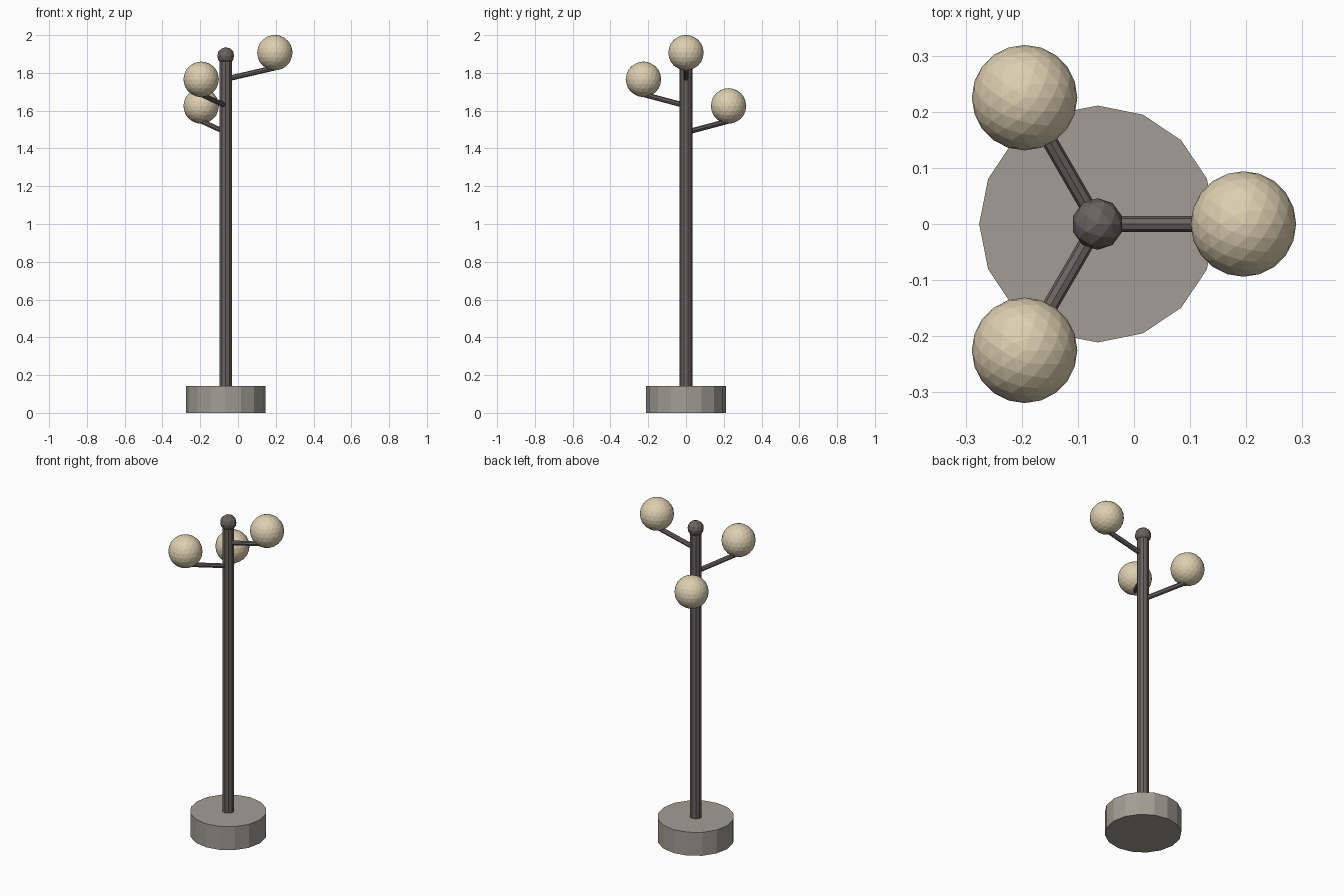
import bpy
from math import cos, sin, radians
from mathutils import Vector

if "Cube" in bpy.data.objects:
    bpy.data.objects.remove(bpy.data.objects["Cube"], do_unlink=True)


def material(name, rgb):
    m = bpy.data.materials.new(name)
    m.use_nodes = True
    m.diffuse_color = (*rgb, 1)
    m.node_tree.nodes["Principled BSDF"].inputs["Base Color"].default_value = (*rgb, 1)
    return m


stone = material("stone grey", (0.36, 0.34, 0.30))
metal = material("dark metal", (0.14, 0.125, 0.12))
glass = material("cream glass", (0.72, 0.62, 0.44))


def finish(name, mat):
    ob = bpy.context.object
    ob.name = name
    ob.data.materials.append(mat)


def rod(name, start, end, radius, sides, mat):
    """Straight cylinder between two points."""
    axis = end - start
    bpy.ops.mesh.primitive_cylinder_add(
        vertices=sides, radius=radius, depth=axis.length, location=(start + end) / 2,
        rotation=axis.to_track_quat('Z', 'Y').to_euler())
    finish(name, mat)


def ball(name, centre, radius, detail, mat):
    bpy.ops.mesh.primitive_ico_sphere_add(subdivisions=detail, radius=radius, location=centre)
    finish(name, mat)


POLE_X = -0.065


def on_axis(z):
    return Vector((POLE_X, 0, z))


# Base, pole and finial
rod("base", on_axis(0), on_axis(0.142), 0.211, 16, stone)
rod("pole", on_axis(0.14), on_axis(1.88), 0.034, 10, metal)
ball("finial", on_axis(1.89), 0.046, 2, metal)

# Three lamps stepping down around the pole
for side, angle, height in (("left", 0, 1.907), ("back", 120, 1.625), ("front", 240, 1.766)):
    a = radians(angle)
    out = Vector((cos(a), sin(a), 0)) * 0.26
    rod(side + "_arm", on_axis(height - 0.14), on_axis(height - 0.08) + out, 0.014, 8, metal)
    ball(side + "_globe", on_axis(height) + out, 0.094, 3, glass)
